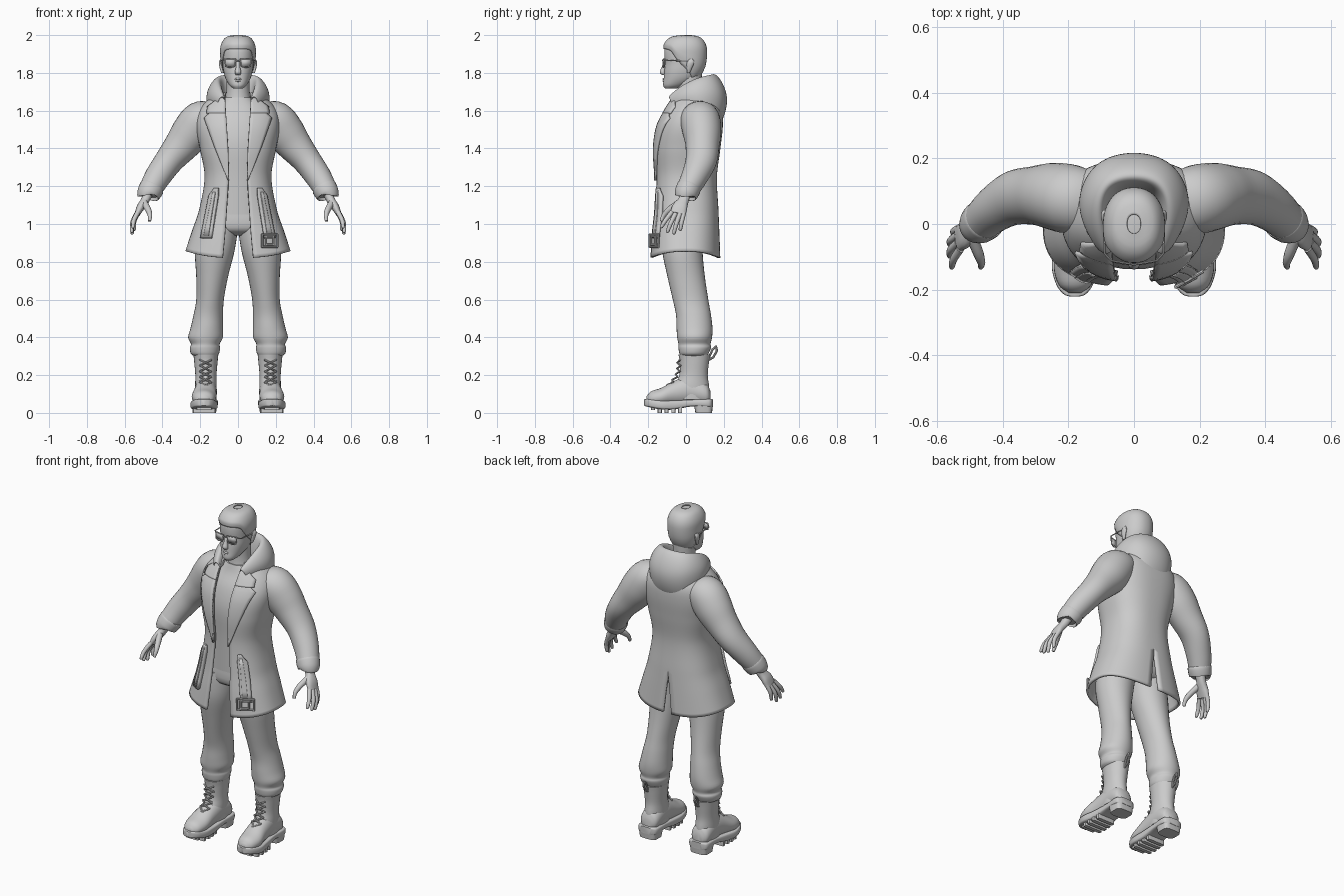
import bpy, bmesh
from math import sin, cos, pi, asin
from mathutils import Vector

X, Y, Z = Vector((1, 0, 0)), Vector((0, 1, 0)), Vector((0, 0, 1))


def at(rows, t):
    """Smoothly interpolate rows of (key, values...) at key t."""
    k = [r[0] for r in rows]
    t = min(max(t, k[0]), k[-1])
    i = max(j for j in range(len(k) - 1) if k[j] <= t)
    h = k[i + 1] - k[i]
    u = (t - k[i]) / h

    def slope(j, c):
        a, b = max(j - 1, 0), min(j + 1, len(k) - 1)
        return (rows[b][c] - rows[a][c]) / (k[b] - k[a])
    return [(2*u**3 - 3*u*u + 1) * rows[i][c] + (u**3 - 2*u*u + u) * h * slope(i, c)
            + (3*u*u - 2*u**3) * rows[i + 1][c] + (u**3 - u*u) * h * slope(i + 1, c)
            for c in range(1, len(rows[0]))]


def grid(name, rows, cyclic=False, mirror=True, thick=0, sub=0, angle=40):
    """Skin rows of points into a sheet or a capped tube."""
    bm = bmesh.new()
    vs = [[bm.verts.new(p) for p in r] for r in rows]
    n = len(vs[0])
    for a, b in zip(vs, vs[1:]):
        for i in range(n if cyclic else n - 1):
            j = (i + 1) % n
            bm.faces.new((a[i], a[j], b[j], b[i]))
    if cyclic:
        bm.faces.new(vs[0][::-1])
        bm.faces.new(vs[-1])
    bmesh.ops.recalc_face_normals(bm, faces=bm.faces)
    me = bpy.data.meshes.new(name)
    bm.to_mesh(me)
    bm.free()
    ob = bpy.data.objects.new(name, me)
    bpy.context.collection.objects.link(ob)
    if mirror:
        ob.modifiers.new("mirror", 'MIRROR').merge_threshold = 0.0005
    if thick:
        m = ob.modifiers.new("thickness", 'SOLIDIFY')
        m.thickness, m.offset = thick, 0
    if sub:
        m = ob.modifiers.new("smooth", 'SUBSURF')
        m.levels = m.render_levels = sub
    bpy.ops.object.select_all(action='DESELECT')
    ob.select_set(True)
    bpy.context.view_layer.objects.active = ob
    bpy.ops.object.shade_smooth_by_angle(angle=angle * pi / 180)
    return ob


def power(v, p):
    return (1 if v >= 0 else -1) * abs(v) ** (2 / p)


def loft(name, pts, axis=None, ref=Y, n=24, steps=4, p=2, mirror=True):
    """Tube through stations (x, y, z, radius_a, radius_b)."""
    rows = [(i, *q) for i, q in enumerate(pts)]
    s = [at(rows, i / steps) for i in range((len(pts) - 1) * steps + 1)]
    out = []
    for i, q in enumerate(s):
        c = Vector(q[:3])
        t = axis or (Vector(s[min(i + 1, len(s) - 1)][:3]) - Vector(s[max(i - 1, 0)][:3])).normalized()
        b = (ref - t * ref.dot(t)).normalized()
        a = b.cross(t)
        ra, rb = max(q[3], .001), max(q[4], .001)
        out.append([c + a * ra * power(cos(2*pi*j/n), p) + b * rb * power(sin(2*pi*j/n), p) for j in range(n)])
    return grid(name, out, True, mirror)


def stack(name, rows, **kw):
    """Level rings from (z, centre_x, half_width, y_front, y_back)."""
    return loft(name, [(x, (f + b) / 2, z, r, (b - f) / 2) for z, x, r, f, b in rows], axis=Z, **kw)


def wire(name, pts, r, closed=False, mirror=True):
    """Thin round cord through points."""
    vec = [Vector(q) for q in pts]
    if closed:
        vec.append(vec[0])
    for i, (a, b) in enumerate(zip(vec, vec[1:])):
        ref = Z if abs((b - a).normalized().z) < .8 else Y
        e = (b - a).normalized() * r * .5
        loft(f"{name}_{i + 1}", [(*(a - e), r, r), (*(b + e), r, r)], ref=ref, n=8, steps=1, mirror=mirror)


# Coat body: z, half width, y front, y back, front gap, rear vent
COAT = [(.82, .272, -.185, .175, .08, .028), (.95, .235, -.175, .17, .068, .014), (1.07, .20, -.162, .165, .06, 0),
        (1.25, .17, -.152, .157, .05, 0), (1.40, .195, -.158, .175, .055, 0), (1.52, .215, -.14, .188, .062, 0),
        (1.60, .20, -.10, .183, .068, 0), (1.66, .145, -.065, .15, .07, 0), (1.69, .095, -.045, .12, .065, 0)]
P = 2.5
rows = []
for i in range(45):
    z = .82 + .87 * i / 44
    rx, yf, yb, gap, vent = at(COAT, z)
    vent = vent if z < 1.07 else 0
    a0, a1 = asin((gap / rx) ** (P / 2)), pi - asin((max(vent, 0) / rx) ** (P / 2))
    row = []
    for j in range(33):
        a = a0 + (a1 - a0) * j / 32
        x = 0 if j == 32 and vent <= 0 else rx * power(sin(a), P)
        lift = .035 * sin(a) ** 2 * max(0, 1 - (z - .82) / .25)
        row.append((x, (yf + yb) / 2 - (yb - yf) / 2 * power(cos(a), P), z + lift))
    rows.append(row)
grid("coat_body", rows, thick=.014)


def coat_y(x, z):
    rx, yf, yb = at(COAT, z)[:3]
    return (yf + yb) / 2 - (yb - yf) / 2 * (1 - min(abs(x) / rx, 1) ** P) ** (1 / P)


def patch(name, rows, off, thick, mirror=True):
    """Cloth strip laid on the coat front from rows (z, x_inner, x_outer)."""
    pts = []
    for (z0, a0, b0), (z1, a1, b1) in zip(rows, rows[1:]):
        for s in range(6):
            u = s / 5
            z, a, b = z0 + (z1 - z0) * u, a0 + (a1 - a0) * u, b0 + (b1 - b0) * u
            if s or not pts:
                pts.append([(a + (b - a) * k / 6, coat_y(a + (b - a) * k / 6, z) - off, z) for k in range(7)])
    grid(name, pts, thick=thick, mirror=mirror)


patch("lapel", [(1.23, .047, .052), (1.40, .052, .12), (1.56, .062, .178), (1.585, .064, .15)], .014, .012)
patch("collar", [(1.585, .064, .165), (1.62, .066, .16), (1.665, .068, .10)], .015, .012)
patch("pocket_strap", [(.925, .14, .195), (1.15, .105, .15), (1.19, .105, .122)], .017, .018)
patch("strap_flap", [(.94, .155, .18), (1.17, .118, .132)], .028, .008)

# Buckle on one strap
for nm, w, h in (("buckle_frame", .04, .032), ("buckle_inner", .02, .022)):
    wire(nm, [(.168 + sx * w, coat_y(.168 + sx * w, .91) - .028, .912 + sz * h)
              for sx, sz in ((-1, -1), (1, -1), (1, 1), (-1, 1))], .006, True, False)

# Sleeves with turned cuffs
loft("sleeve", [(.12, .065, 1.575, .07, .09), (.19, .075, 1.55, .105, .105), (.245, .085, 1.485, .107, .102),
                (.30, .087, 1.415, .092, .09), (.365, .08, 1.335, .076, .083), (.425, .045, 1.25, .069, .07),
                (.468, .005, 1.175, .06, .06)], n=32)
loft("sleeve_cuff", [(.452, .018, 1.20, .055, .057), (.456, .015, 1.192, .066, .065),
                     (.476, -.002, 1.156, .061, .061), (.478, -.004, 1.150, .05, .05)])

# Hood: half profiles from collar front to centre back
HOOD = [[(.065, -.075, 1.63), (.07, -.09, 1.665), (.085, -.095, 1.675), (.105, -.085, 1.65), (.10, -.07, 1.61)],
        [(.075, -.01, 1.65), (.088, -.025, 1.72), (.11, -.03, 1.735), (.155, -.02, 1.69), (.145, .01, 1.61)],
        [(.085, .05, 1.66), (.095, .055, 1.765), (.125, .06, 1.78), (.183, .075, 1.70), (.165, .10, 1.59)],
        [(.06, .10, 1.66), (.075, .115, 1.775), (.09, .14, 1.80), (.135, .20, 1.70), (.095, .19, 1.565)],
        [(0, .11, 1.66), (0, .13, 1.78), (0, .165, 1.81), (0, .248, 1.66), (0, .18, 1.52)]]
grid("hood", HOOD, thick=.012, sub=3, angle=180)

# Shirt and neck
stack("shirt", [(1.05, 0, .155, -.125, .12), (1.25, 0, .145, -.13, .13), (1.42, 0, .165, -.138, .15),
                (1.54, 0, .16, -.112, .15), (1.62, 0, .12, -.07, .13), (1.67, 0, .072, -.052, .09)],
      p=2.4, n=40, mirror=False)
stack("neck", [(1.62, 0, .075, -.055, .09), (1.70, 0, .062, -.045, .08), (1.80, 0, .062, -.05, .085)], mirror=False)

# Head
HEAD = [(1.718, .026, -.112, -.05), (1.735, .046, -.121, .0), (1.77, .066, -.118, .06), (1.81, .077, -.115, .085),
        (1.85, .081, -.111, .096), (1.89, .083, -.115, .10), (1.93, .082, -.112, .098), (1.965, .068, -.092, .082),
        (1.985, .045, -.06, .055), (1.991, .012, -.02, .02)]
stack("head", [(z, 0, r, f, b) for z, r, f, b in HEAD], p=2.2, n=40, mirror=False)
loft("nose", [(0, -.108, 1.862, .010, .008), (0, -.117, 1.83, .011, .012), (0, -.123, 1.803, .017, .016),
              (0, -.116, 1.788, .012, .010)], axis=Z, mirror=False, n=16)
for nm, z, w in (("upper_lip", 1.768, .025), ("lower_lip", 1.758, .022)):
    loft(nm, [(-w, -.108, z, .003, .002), (0, -.118, z, .006, .006), (w, -.108, z, .003, .002)],
         ref=Z, mirror=False, n=10)
loft("ear", [(.083, .012, 1.80, .006, .008), (.088, .018, 1.825, .009, .014), (.091, .024, 1.855, .010, .020),
             (.088, .026, 1.874, .005, .010)], axis=Z, n=14)

# Swept hair over the skull
LINE = [(0, 1.925), (.9, 1.915), (1.3, 1.86), (1.9, 1.80), (2.3, 1.768), (pi, 1.76)]
rows = []
for i in range(17):
    row = []
    for j in range(33):
        a = pi * j / 32
        z0 = at(LINE, a)[0]
        z = z0 + (1.991 - z0) * sin(pi / 2 * i / 16)
        rx, f, b = at(HEAD, z)
        g = .002 + .007 * min(1, i / 3)
        row.append((0 if j in (0, 32) else (rx + g) * power(sin(a), 2.2),
                    (f + b) / 2 - ((b - f) / 2 + g) * power(cos(a), 2.2), z + g * .7))
    rows.append(row)
grid("hair", rows, thick=.005)

# Sunglasses
lens = [(.012, -.122, 1.872), (.07, -.112, 1.874), (.066, -.113, 1.835), (.045, -.119, 1.828), (.018, -.122, 1.834)]
wire("glasses_rim", lens, .003, True)
grid("glasses_lens", [[lens[0], lens[1]], [lens[4], lens[2]], [lens[4], lens[3]]][:2], thick=.003)
wire("glasses_temple", [(.07, -.112, 1.868), (.09, -.09, 1.866), (.093, .02, 1.862)], .003)
wire("glasses_bridge", [(.012, -.122, 1.862), (0, -.124, 1.865)], .003)

# Trousers: hips and baggy legs gathered over the boots
stack("trouser_hips", [(.94, 0, .12, -.07, .07), (.98, 0, .195, -.12, .11), (1.1, 0, .165, -.118, .12)],
      p=2.4, n=40, mirror=False)
stack("trouser_leg", [(.30, .172, .06, -.025, .11), (.315, .175, .075, -.035, .12), (.345, .175, .08, -.04, .132),
                      (.365, .173, .076, -.04, .13), (.40, .172, .092, -.047, .138), (.45, .165, .086, -.05, .14),
                      (.52, .157, .078, -.053, .132), (.60, .148, .073, -.07, .118), (.72, .137, .084, -.098, .10),
                      (.85, .124, .104, -.125, .088), (.95, .11, .106, -.128, .09), (1.02, .10, .10, -.125, .10)], n=32)

# Hands
loft("palm", [(.472, .0, 1.17, .026, .03), (.492, -.013, 1.125, .022, .028), (.515, -.032, 1.09, .021, .04),
              (.533, -.043, 1.053, .015, .041)], n=20, p=2.4)
for nm, k, m, t in (("index", (.53, -.075, 1.062), (.551, -.108, 1.02), (.556, -.13, .985)),
                    ("middle", (.536, -.055, 1.055), (.56, -.08, 1.005), (.562, -.097, .962)),
                    ("ring", (.536, -.033, 1.052), (.56, -.051, 1.002), (.56, -.064, .953)),
                    ("little", (.53, -.012, 1.06), (.549, -.022, 1.015), (.55, -.03, .972))):
    loft(nm + "_finger", [(*k, .013, .013), (*m, .0115, .0115), (*t, .009, .009),
                          (t[0], t[1] - .002, t[2] - .008, .003, .003)], n=12)
loft("thumb", [(.495, -.04, 1.11, .018, .018), (.475, -.09, 1.075, .016, .016), (.466, -.118, 1.045, .012, .012),
               (.468, -.132, 1.015, .008, .008)], n=12)

# Boots
stack("boot_shaft", [(.07, .17, .055, -.06, .122), (.14, .17, .057, -.06, .122), (.20, .17, .056, -.035, .115),
                     (.27, .17, .062, -.034, .122), (.31, .17, .066, -.04, .128)], n=28)
loft("boot_foot", [(.17, .13, .085, .03, .03), (.17, .105, .10, .056, .06), (.17, .02, .12, .058, .075),
                   (.174, -.06, .105, .06, .065), (.18, -.13, .085, .065, .048), (.18, -.185, .076, .05, .038),
                   (.18, -.21, .068, .02, .018)], axis=-Y, ref=Z, n=28)
loft("boot_sole", [(.17, .142, .052, .035, .02), (.17, .12, .052, .062, .022), (.17, .03, .052, .06, .018),
                   (.175, -.06, .042, .066, .024), (.18, -.13, .042, .071, .024), (.181, -.185, .05, .056, .022),
                   (.181, -.214, .054, .034, .019), (.181, -.222, .055, .012, .016)], axis=-Y, ref=Z, n=28, p=5)
stack("boot_heel", [(.0, .17, .054, .05, .138), (.045, .17, .06, .042, .142)], n=28, p=4)
for i in range(5):
    y, w = -.175 + .036 * i, (.04, .058, .062, .06, .056)[i]
    stack(f"sole_lug_{i + 1}", [(.014 if i == 0 else 0, .179, w, y - .011, y + .011),
                                (.04, .179, w, y - .011, y + .011)], p=8, n=16, steps=1)

# Laces crossing up the front, and the rear pull loop
LACE = [(.135, -.108), (.162, -.082), (.19, -.058), (.22, -.045), (.25, -.042), (.28, -.045)]
for i, ((z0, y0), (z1, y1)) in enumerate(zip(LACE, LACE[1:])):
    for s in (-1, 1):
        wire(f"lace_{i + 1}_{'in' if s < 0 else 'out'}",
             [(.172 + s * .03, y0 + .012, z0), (.172, (y0 + y1) / 2 - .003, (z0 + z1) / 2),
              (.172 - s * .03, y1 + .012, z1)], .005)
wire("pull_loop", [(.17, .12, .29), (.17, .14, .335), (.17, .158, .352), (.17, .164, .33), (.17, .145, .295),
                   (.17, .12, .28)], .006)
